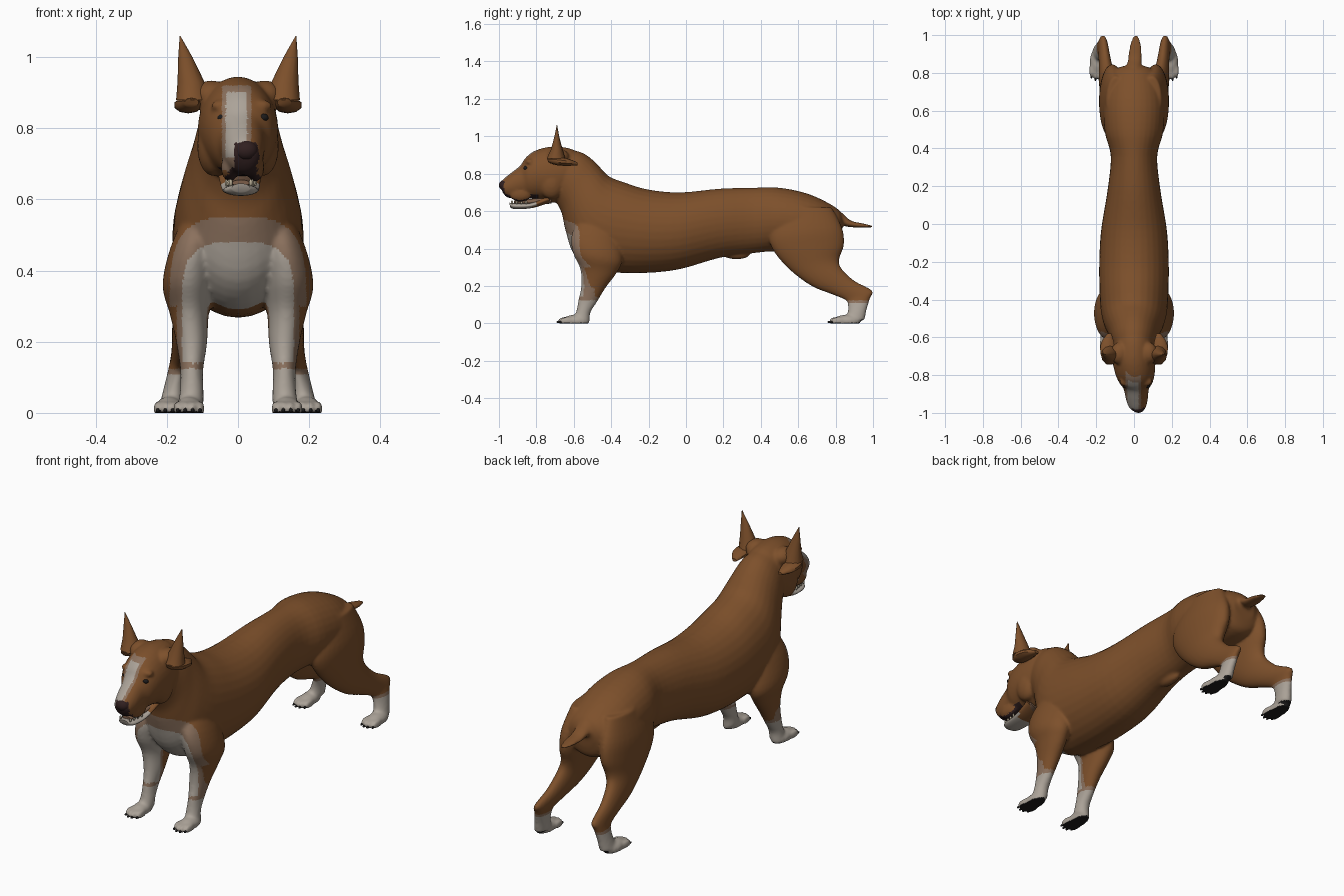
import bpy, bmesh, math
from mathutils import Vector

if bpy.data.objects.get("Cube"):
    bpy.data.objects.remove(bpy.data.objects["Cube"])


def material(name, r, g, b):
    m = bpy.data.materials.new(name)
    m.use_nodes = True
    m.diffuse_color = (r, g, b, 1)
    bsdf = m.node_tree.nodes["Principled BSDF"]
    bsdf.inputs["Base Color"].default_value = (r, g, b, 1)
    bsdf.inputs["Roughness"].default_value = 0.8
    return m


BROWN = material("brown coat", .205, .08, .024)
WHITE = material("white coat", .41, .365, .315)
TAN = material("tan coat edge", .26, .165, .11)
DARK = material("dark nose", .03, .014, .014)
BLACK = material("black pads", .012, .011, .011)
TONGUE = material("mouth flesh", .20, .11, .065)
TEETH = material("ivory teeth", .45, .39, .28)


def finish(bm, name, mat):
    bmesh.ops.recalc_face_normals(bm, faces=bm.faces)
    mesh = bpy.data.meshes.new(name)
    bm.to_mesh(mesh)
    bm.free()
    mesh.materials.append(mat)
    ob = bpy.data.objects.new(name, mesh)
    bpy.context.collection.objects.link(ob)
    return ob


def spline(rows, steps):
    """Smooth curve through the rows of numbers."""
    out = []
    for i in range(len(rows) - 1):
        a, b, c, d = (rows[max(0, min(len(rows) - 1, i + k))] for k in (-1, 0, 1, 2))
        for j in range(steps):
            t = j / steps
            out.append([q + t / 2 * (r - p + t * (2*p - 5*q + 4*r - s + t * (3*(q - r) + s - p)))
                        for p, q, r, s in zip(a, b, c, d)])
    return out + [list(rows[-1])]


def loft(name, rows, mat, side=1, steps=4, sides=32):
    """Oval rings; each row is edge y, z, opposite edge y, z, half width, centre x."""
    bm = bmesh.new()
    rings = []
    for y1, z1, y2, z2, w, x in spline(rows, steps):
        centre = Vector((x * side, (y1 + y2) / 2, (z1 + z2) / 2))
        half = Vector((0, (y1 - y2) / 2, (z1 - z2) / 2))
        rings.append([bm.verts.new(centre + half * math.cos(a) + Vector((w * math.sin(a), 0, 0)))
                      for a in (k * math.tau / sides for k in range(sides))])
    for lower, upper in zip(rings, rings[1:]):
        for k in range(sides):
            n = (k + 1) % sides
            bm.faces.new((lower[k], lower[n], upper[n], upper[k]))
    bm.faces.new(rings[0])
    bm.faces.new(rings[-1])
    return finish(bm, name, mat)


def ball(name, centre, radii, mat=BROWN):
    bm = bmesh.new()
    bmesh.ops.create_uvsphere(bm, u_segments=20, v_segments=12, radius=1)
    bmesh.ops.scale(bm, vec=radii, verts=bm.verts)
    bmesh.ops.translate(bm, vec=centre, verts=bm.verts)
    return finish(bm, name, mat)


def smooth(ob):
    bpy.ops.object.select_all(action='DESELECT')
    ob.select_set(True)
    bpy.context.view_layer.objects.active = ob
    bpy.ops.object.shade_smooth_by_angle(angle=math.radians(50))


# Trunk and neck, rump to nape
parts = [loft("body", [
    (.84, .57, .83, .46, .06, 0), (.80, .62, .80, .40, .12, 0), (.66, .69, .66, .38, .16, 0),
    (.50, .725, .48, .385, .155, 0), (.36, .725, .36, .375, .123, 0), (.18, .72, .18, .35, .14, 0),
    (-.03, .70, -.03, .29, .174, 0), (-.20, .715, -.20, .27, .184, 0), (-.32, .75, -.36, .27, .183, 0),
    (-.41, .785, -.50, .29, .176, 0), (-.46, .835, -.60, .37, .158, 0), (-.50, .875, -.645, .50, .135, 0),
    (-.55, .91, -.665, .59, .12, 0), (-.60, .925, -.70, .66, .105, 0)], BROWN)]

# Skull and upper muzzle
parts.append(loft("head", [
    (-.56, .90, -.62, .72, .075, 0), (-.62, .935, -.66, .66, .105, 0), (-.72, .945, -.72, .645, .113, 0),
    (-.81, .922, -.77, .66, .105, .005), (-.86, .883, -.82, .665, .088, .01),
    (-.885, .845, -.86, .67, .067, .012), (-.935, .805, -.92, .667, .058, .015),
    (-.98, .768, -.96, .675, .045, .018), (-.995, .74, -.98, .70, .028, .02)], BROWN))

# Tail and belly bump
parts.append(loft("tail", [
    (.78, .63, .78, .54, .045, 0), (.835, .59, .82, .53, .04, 0), (.88, .55, .87, .515, .037, .005),
    (.94, .535, .94, .512, .032, .008), (1.0, .522, 1.0, .512, .014, .01)], BROWN))
parts.append(ball("belly_bump", (0, .27, .367), (.026, .07, .025)))

for s in (-1, 1):
    # Shoulder and front leg
    parts.append(loft("front_leg", [
        (-.54, .60, -.40, .60, .03, .10), (-.61, .48, -.36, .46, .063, .125),
        (-.605, .38, -.34, .34, .072, .14), (-.565, .29, -.37, .27, .055, .137),
        (-.56, .20, -.43, .19, .043, .13), (-.575, .125, -.475, .115, .032, .13),
        (-.585, .07, -.51, .06, .033, .13), (-.60, .03, -.515, .015, .036, .133)], BROWN, s))
    # Thigh, shank, hock and hind pastern
    parts.append(loft("hind_leg", [
        (.52, .62, .78, .62, .05, .095), (.45, .49, .835, .51, .07, .11), (.46, .40, .845, .42, .068, .117),
        (.55, .29, .82, .345, .056, .126), (.67, .20, .83, .295, .045, .14), (.78, .155, .90, .228, .034, .152),
        (.85, .125, .997, .175, .027, .163), (.865, .10, .985, .135, .027, .17),
        (.865, .06, .965, .07, .03, .18), (.85, .03, .955, .015, .034, .187)], BROWN, s))
    # Paws with four toes each, and claws
    for x, y in ((.138, -.59), (.194, .86)):
        parts.append(ball("paw", (s * x, y, .012), (.04, .075, .034)))
        for k in (-1.5, -.5, .5, 1.5):
            toe_y = y - .065 + abs(k) * .012
            toe_x = s * x + k * .021
            parts.append(ball("toe", (toe_x, toe_y, .012), (.0125, .038, .022)))
            smooth(ball("claw", (toe_x, toe_y - .034, .007), (.005, .010, .006), BLACK))
    # Cheek, ear base, brow, lip and shoulder blade
    parts.append(ball("cheek", (s * .07, -.72, .75), (.045, .07, .085)))
    parts.append(ball("ear_base", (s * .075, -.685, .89), (.05, .06, .045)))
    parts.append(ball("brow", (.01 + s * .052, -.835, .863), (.035, .025, .018)))
    parts.append(ball("lip", (.013 + s * .036, -.885, .69), (.025, .06, .04)))
    parts.append(ball("shoulder_blade", (s * .11, -.42, .52), (.055, .09, .12)))

# Fuse the parts into one skin
bpy.ops.object.select_all(action='DESELECT')
for p in parts:
    p.select_set(True)
bpy.context.view_layer.objects.active = parts[0]
bpy.ops.object.join()
dog = parts[0]
remesh = dog.modifiers.new("fuse", 'REMESH')
remesh.mode = 'VOXEL'
remesh.voxel_size = .007
relax = dog.modifiers.new("relax", 'SMOOTH')
relax.factor = .5
relax.iterations = 8
for name in ("fuse", "relax"):
    bpy.ops.object.modifier_apply(modifier=name)
mesh = dog.data
for v in mesh.vertices:
    v.co.z = max(v.co.z, 0)
mesh.update()
mesh.materials.clear()
for m in (BROWN, WHITE, TAN, DARK, BLACK):
    mesh.materials.append(m)


def coat(c, n):
    """Index of the coat colour at a place on the skin."""
    x, y, z = c
    if z < .02 and n.z < -.5:
        return 4
    # Nose, muzzle front and lip edge
    if (y < -.94 and n.y < -.5 and z < .76 and x > -.01) or (y < -.79 and z < .69 and n.z < -.6):
        return 3
    # Blaze on the face, tan at its rim and on the lip
    if y < -.76 and .68 < z < .92 and n.y < .1:
        off = abs(x + .004)
        if off < .031 and .72 < z < .902:
            return 1
        return 2 if off < .041 else 0
    # Socks
    sock = .11 if y > 0 else .125
    if z < sock:
        return 1
    if z < sock + .015:
        return 2
    # Front of the forelegs
    if z < .30 and y < -.3 and abs(x) > .06:
        if y < -.51 and abs(x) < .157:
            return 1
        return 2 if y < -.49 and abs(x) < .172 else 0
    # Chest bib
    if .28 < z < .56 and y < -.5 - .2 * (z - .3):
        up = max(z - .3, 0)
        if abs(x / .157) ** 3.3 + (up / .18) ** 3.3 < 1:
            return 1
        if abs(x / .192) ** 3.3 + (up / .25) ** 3.3 < 1:
            return 2
    return 0


for f in mesh.polygons:
    f.material_index = coat(f.center, f.normal)
smooth(dog)

# Lower jaw with a white chin, tongue, nose
jaw = loft("lower_jaw", [
    (-.73, .69, -.73, .645, .06, .005), (-.83, .645, -.82, .617, .053, .007),
    (-.91, .643, -.91, .61, .046, .008), (-.945, .645, -.94, .62, .025, .008)], WHITE)
jaw.data.materials.append(BROWN)
for f in jaw.data.polygons:
    f.material_index = int(f.center.y > -.81)
smooth(jaw)
smooth(loft("tongue", [
    (-.72, .68, -.72, .64, .045, .005), (-.83, .665, -.83, .635, .036, .008),
    (-.92, .655, -.92, .638, .025, .008)], TONGUE))
smooth(ball("nose", (.023, -.973, .738), (.033, .027, .028), DARK))

for s in (-1, 1):
    # Eyes and teeth
    smooth(ball("eye", (.014 + s * .053, -.856, .83), (.019, .013, .012), BLACK))
    for k in range(4):
        smooth(ball("tooth", (.008 + s * (.028 + .004 * k), -.93 + .025 * k, .647),
                    (.005, .006, .010), TEETH))
    # Pointed ear with a small flap under it
    smooth(loft("ear", [
        (-.745, .88, -.645, .88, .046, .128), (-.722, .93, -.66, .93, .038, .132),
        (-.703, 1.0, -.678, 1.0, .020, .148), (-.691, 1.06, -.689, 1.06, .001, .163)],
        BROWN, s, steps=1, sides=12))
    smooth(loft("ear_flap", [
        (-.745, .885, -.735, .86, .02, .13), (-.69, .89, -.69, .845, .04, .138),
        (-.63, .88, -.63, .842, .036, .14), (-.58, .86, -.58, .845, .012, .13)], BROWN, s, sides=10))
